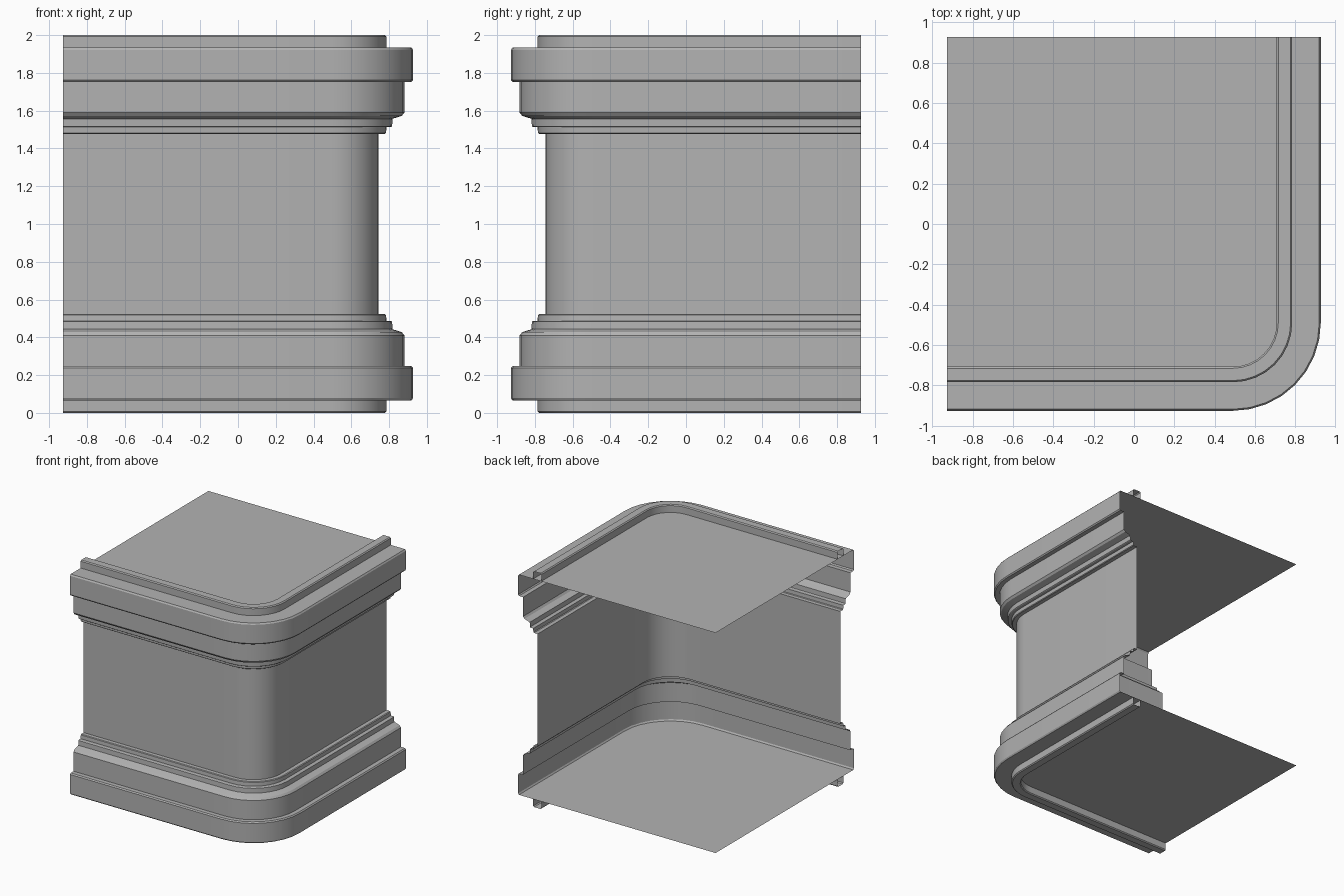
import bpy, bmesh, math

if "Cube" in bpy.data.objects:
    bpy.data.objects.remove(bpy.data.objects["Cube"])

END = 0.927      # open ends of the two wall arms
C = 0.49         # centre of the rounded corner
SEG = 8          # facets round the corner

# Dark grey finish
grey = bpy.data.materials.new("dark_grey")
grey.diffuse_color = (0.45, 0.45, 0.45, 1)
grey.use_nodes = True
grey.node_tree.nodes["Principled BSDF"].inputs["Base Color"].default_value = grey.diffuse_color


def path(d):
    """L-shaped path at offset d, with a rounded corner at front right."""
    r = d - C
    pts = [(-END, -d)]
    for i in range(SEG + 1):
        a = -math.pi / 2 + i * math.pi / 2 / SEG
        pts.append((C + r * math.cos(a), -C + r * math.sin(a)))
    return pts + [(d, END)]


def finish(name, bm):
    me = bpy.data.meshes.new(name)
    bm.to_mesh(me)
    bm.free()
    me.materials.append(grey)
    ob = bpy.data.objects.new(name, me)
    bpy.context.collection.objects.link(ob)
    bpy.ops.object.select_all(action='DESELECT')
    ob.select_set(True)
    bpy.context.view_layer.objects.active = ob
    bpy.ops.object.shade_smooth_by_angle(angle=math.radians(20))
    return ob


def sweep(name, profile):
    """Sweep an open (offset, z) profile, listed bottom to top on the outside."""
    bm = bmesh.new()
    rows = [[bm.verts.new((x, y, z)) for x, y in path(d)] for d, z in profile]
    for lo, hi in zip(rows, rows[1:]):
        for i in range(len(lo) - 1):
            bm.faces.new((lo[i], lo[i + 1], hi[i + 1], hi[i]))
    return finish(name, bm)


def sheet(name, z, up):
    """Flat plate with one rounded corner."""
    bm = bmesh.new()
    pts = path(0.919) + [(-END, END)]
    f = bm.faces.new([bm.verts.new((x, y, z)) for x, y in pts])
    if not up:
        f.normal_flip()
    return finish(name, bm)


def flip(profile):
    return [(d, 2 - z) for d, z in reversed(profile)]


# Stepped moulding and the lip rail, described for the bottom
moulding = [(0.919, 0.066), (0.927, 0.078), (0.927, 0.237), (0.919, 0.247),
            (0.881, 0.247), (0.881, 0.41), (0.868, 0.427), (0.818, 0.443),
            (0.816, 0.483), (0.81, 0.487), (0.786, 0.487), (0.784, 0.518),
            (0.778, 0.523), (0.745, 0.523)]
rail = [(0.708, 0.066), (0.708, 0.008), (0.716, 0.0), (0.777, 0.0),
        (0.785, 0.008), (0.785, 0.066)]

# Base and cornice
sweep("lower_moulding", moulding)
sweep("upper_moulding", flip(moulding))
sweep("lower_rail", rail)
sweep("upper_rail", flip(rail))

# Plain wall between the mouldings
sweep("wall_panel", [(0.745, 0.523), (0.745, 1.477)])

# Floor and roof plates
sheet("floor_plate", 0.066, False)
sheet("roof_plate", 1.934, True)
